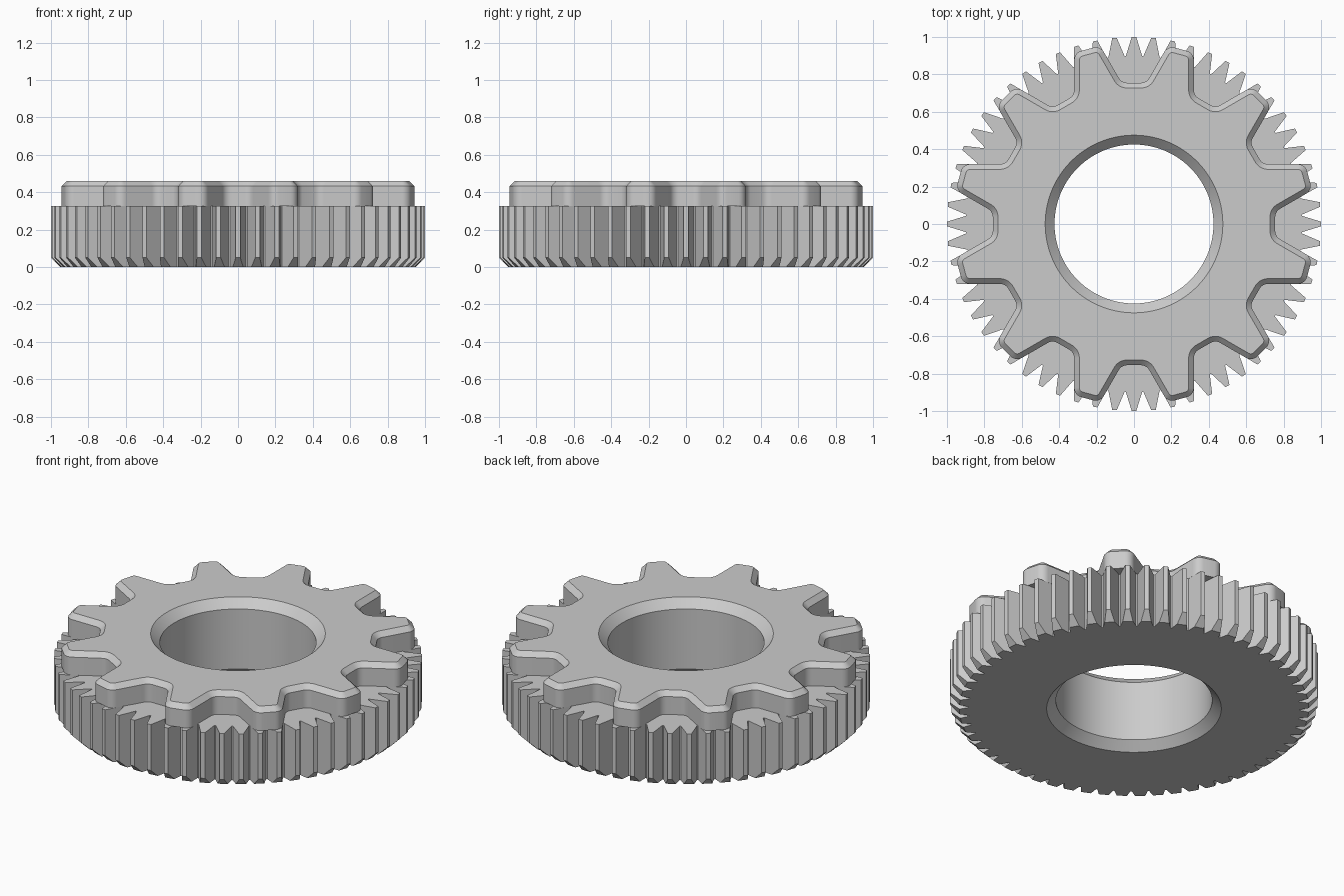
import bpy, bmesh
from math import radians, sin, cos, tan, pi, tau
from mathutils import Vector

if "Cube" in bpy.data.objects:
    bpy.data.objects.remove(bpy.data.objects["Cube"], do_unlink=True)

HEIGHT, STEP = 0.46, 0.325          # total height, height of the lower gear
BORE, BORE_RIM, BORE_CHAMFER = 0.425, 0.475, 0.05

steel = bpy.data.materials.new("steel grey")
steel.use_nodes = True
grey = (0.6, 0.6, 0.6, 1)
steel.diffuse_color = grey
steel.node_tree.nodes["Principled BSDF"].inputs["Base Color"].default_value = grey


def polar(r, a):
    return Vector((r * cos(a), r * sin(a)))


def flip(p):
    return Vector((p.x, -p.y))


def turn(p, a):
    return Vector((p.x * cos(a) - p.y * sin(a), p.x * sin(a) + p.y * cos(a)))


def circle(r, n=96):
    return [polar(r, tau * i / n) for i in range(n)]


def repeat(points, count, start=0.0):
    """Copy one tooth outline around the axis."""
    return [turn(p, start + tau * k / count) for k in range(count) for p in points]


def ring(bm, points, z):
    return [bm.verts.new((p.x, p.y, z)) for p in points]


def bridge(bm, low, high):
    n = len(low)
    for i in range(n):
        j = (i + 1) % n
        bm.faces.new((low[i], low[j], high[j], high[i]))


def cap(bm, outer, inner):
    """Flat ring-shaped face between an outline and the bore."""
    edges = []
    for loop in (outer, inner):
        for a, b in zip(loop, loop[1:] + loop[:1]):
            edges.append(bm.edges.get((a, b)) or bm.edges.new((a, b)))
    bmesh.ops.triangle_fill(bm, use_beauty=True, edges=edges, normal=(0, 0, 1))


def finish(bm, name):
    bmesh.ops.recalc_face_normals(bm, faces=bm.faces)
    mesh = bpy.data.meshes.new(name)
    bm.to_mesh(mesh)
    bm.free()
    mesh.materials.append(steel)
    obj = bpy.data.objects.new(name, mesh)
    bpy.context.collection.objects.link(obj)
    bpy.ops.object.select_all(action='DESELECT')
    obj.select_set(True)
    bpy.context.view_layer.objects.active = obj
    bpy.ops.object.shade_smooth_by_angle(angle=radians(30))


# Lower gear: fine pointed teeth with a conical chamfer at the bottom
def lower_gear(teeth=60, root_r=0.9, tip_r=1.0, cut_r=0.95, chamfer=0.05):
    root = polar(root_r, tau / teeth * 0.46)
    tip = polar(tip_r, radians(0.7))
    cut = root.lerp(tip, (cut_r - root_r) / (tip_r - root_r))

    def outline(end):
        return repeat([flip(root), flip(end), end, root], teeth)

    bm = bmesh.new()
    bottom = ring(bm, outline(cut), 0)
    top = ring(bm, outline(tip), STEP)
    n = len(bottom)
    # Only the tip corners get a vertex at the chamfer height
    mid = {i: bm.verts.new((top[i].co.x, top[i].co.y, chamfer))
           for i in range(n) if i % 4 in (1, 2)}
    for i in range(n):
        j = (i + 1) % n
        if i in mid and j in mid:
            bm.faces.new((bottom[i], bottom[j], mid[j], mid[i]))
            bm.faces.new((mid[i], mid[j], top[j], top[i]))
        else:
            side = [bottom[i], bottom[j]]
            side += [mid[j]] if j in mid else []
            side += [top[j], top[i]]
            side += [mid[i]] if i in mid else []
            bm.faces.new(side)
    rim = ring(bm, circle(BORE_RIM), 0)
    bore_low = ring(bm, circle(BORE), BORE_CHAMFER)
    bore_top = ring(bm, circle(BORE), STEP)
    bridge(bm, rim, bore_low)
    bridge(bm, bore_low, bore_top)
    cap(bm, bottom, rim)
    cap(bm, top, bore_top)
    finish(bm, "lower_gear")


def fillet(points, radii, segments=6):
    """Round every corner of a closed outline."""
    out = []
    n = len(points)
    for i, p in enumerate(points):
        a = (points[i - 1] - p).normalized()
        b = (points[(i + 1) % n] - p).normalized()
        half = a.angle(b) / 2
        r = radii[i % len(radii)]
        center = p + (a + b).normalized() * r / sin(half)
        start = (p + a * r / tan(half) - center).normalized()
        end = (p + b * r / tan(half) - center).normalized()
        for s in range(segments + 1):
            out.append(center + start.slerp(end, s / segments).normalized() * r)
    return out


# Upper sprocket: broad tapered teeth with rounded corners
def sprocket_outline(inset, teeth=12):
    flank, root, tip = 0.32 - inset, 0.755 - inset, 0.967 - inset
    half = pi / teeth
    s, c = sin(half), cos(half)
    det = c * c - s * s
    root_pt = Vector(((root * c - flank * s) / det, (flank * c - root * s) / det))
    tip_pt = Vector((tip, (flank - tip * s) / c))
    corners = repeat([flip(root_pt), flip(tip_pt), tip_pt, root_pt], teeth, half)
    r_root, r_tip = 0.05 + inset, 0.05 - inset
    return fillet(corners, [r_root, r_tip, r_tip, r_root])


def upper_sprocket(bevel=0.028):
    bm = bmesh.new()
    bottom = ring(bm, sprocket_outline(0), STEP)
    shoulder = ring(bm, sprocket_outline(0), HEIGHT - bevel)
    top = ring(bm, sprocket_outline(bevel), HEIGHT)
    bridge(bm, bottom, shoulder)
    bridge(bm, shoulder, top)
    bore_low = ring(bm, circle(BORE), STEP)
    bore_high = ring(bm, circle(BORE), HEIGHT - BORE_CHAMFER)
    rim = ring(bm, circle(BORE_RIM), HEIGHT)
    bridge(bm, bore_low, bore_high)
    bridge(bm, bore_high, rim)
    cap(bm, bottom, bore_low)
    cap(bm, top, rim)
    finish(bm, "upper_sprocket")


lower_gear()
upper_sprocket()
